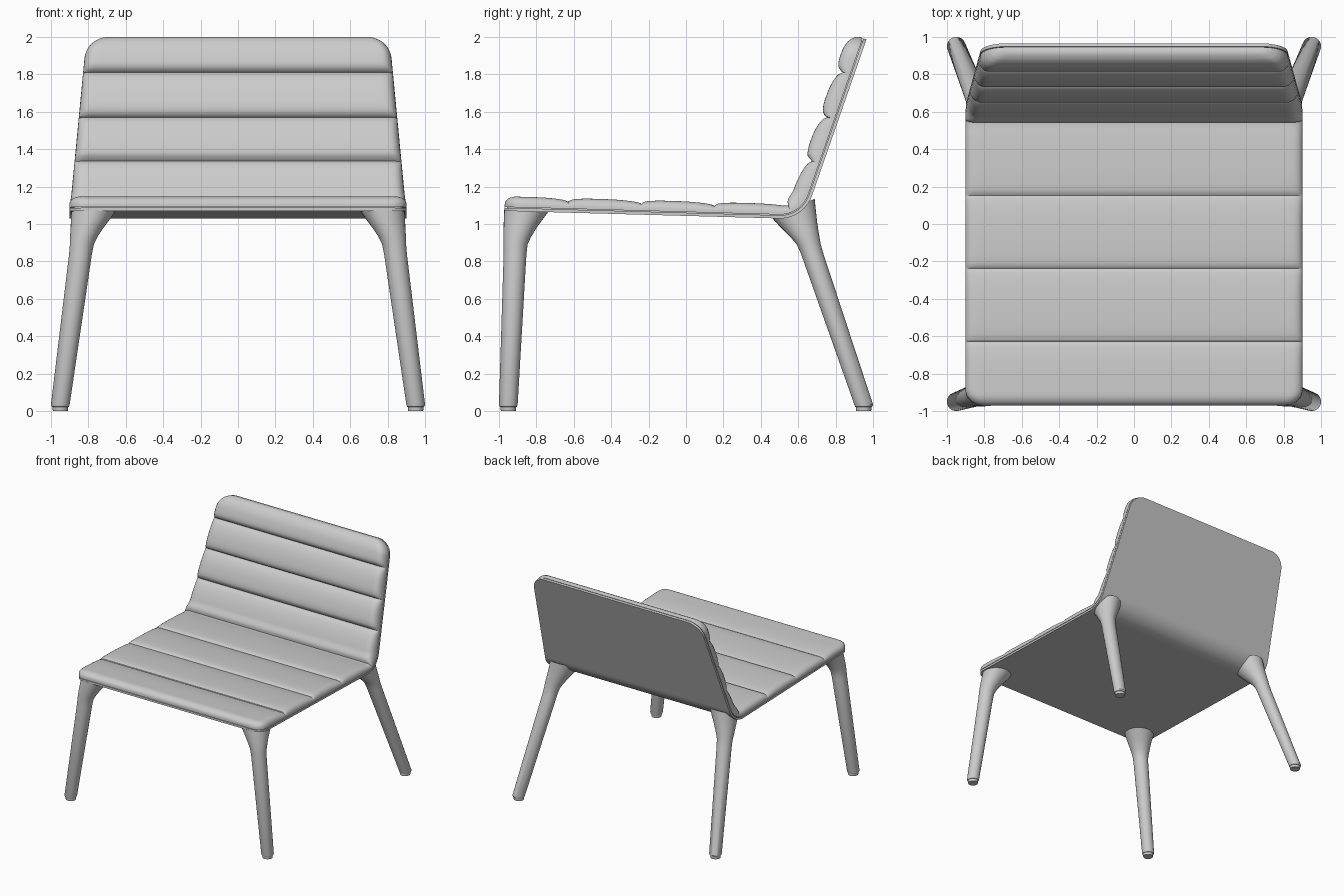
import bpy, math

if "Cube" in bpy.data.objects:
    bpy.data.objects.remove(bpy.data.objects["Cube"])

# Side profile of the shell underside: seat line, bend arc, back line
A, B = (-0.97, 1.07), (0.965, 1.987)
CORNER = (0.63, 1.026)
RADIUS = 0.18


def unit(p, q):
    d = math.hypot(q[0] - p[0], q[1] - p[1])
    return (q[0] - p[0]) / d, (q[1] - p[1]) / d, d


ax, az, alen = unit(A, CORNER)
bx, bz, blen = unit(CORNER, B)
a0 = math.atan2(az, ax)
TURN = math.atan2(bz, bx) - a0
TAN = RADIUS * math.tan(TURN / 2)
S1 = alen - TAN
S2 = S1 + RADIUS * TURN
LENGTH = S2 + blen - TAN


def profile(s, h):
    """Point (y, z) at arc length s, raised by h towards the sitter."""
    if s < S1:
        y, z, a = A[0] + ax * s, A[1] + az * s, a0
    elif s < S2:
        a = a0 + (s - S1) / RADIUS
        cy = A[0] + ax * S1 - math.sin(a0) * RADIUS
        cz = A[1] + az * S1 + math.cos(a0) * RADIUS
        y, z = cy + math.sin(a) * RADIUS, cz - math.cos(a) * RADIUS
    else:
        d = s - S2 + TAN
        y, z, a = CORNER[0] + bx * d, CORNER[1] + bz * d, a0 + TURN
    return y - math.sin(a) * h, z + math.cos(a) * h


def half_width(s, inset):
    """Plan outline: straight seat, tapered back, rounded corners."""
    w = 0.902 - 0.092 * max(0, (s - S1 - 0.1) / (LENGTH - S1 - 0.1)) - inset
    for d, r in ((s - inset, 0.09), (LENGTH - inset - s, 0.12)):
        k = 1 - min(max(d / r, 0), 1)
        w -= r * (1 - math.sqrt(1 - k * k))
    return w


def finish(name, verts, faces, angle=40):
    me = bpy.data.meshes.new(name)
    me.from_pydata(verts, [], faces)
    ob = bpy.data.objects.new(name, me)
    bpy.context.collection.objects.link(ob)
    bpy.ops.object.select_all(action='DESELECT')
    ob.select_set(True)
    bpy.context.view_layer.objects.active = ob
    bpy.ops.object.mode_set(mode='EDIT')
    bpy.ops.mesh.select_all(action='SELECT')
    bpy.ops.mesh.normals_make_consistent(inside=False)
    bpy.ops.object.mode_set(mode='OBJECT')
    bpy.ops.object.shade_smooth_by_angle(angle=math.radians(angle))
    return ob


SEAMS = [0, 0.34, 0.73, 1.12, 1.54, 1.872, 2.12, 2.375, LENGTH]


def sheet(name, low, high, inset=0.0, cols=40):
    """Closed bent slab between height low and the function high(s, edge)."""
    lo, hi = inset, LENGTH - inset
    ss = {lo, hi} | {lo + 0.018 * i for i in range(1, int((hi - lo) / 0.018))}
    for k in (0.001, 0.004, 0.009, 0.027, 0.045):
        ss |= {lo + k, hi - k}
    ss |= set(SEAMS[1:-1])
    ss = sorted(ss)
    us = [math.sin(math.pi / 2 * (2 * i / cols - 1)) for i in range(cols + 1)]
    verts, faces, n, m = [], [], len(ss), cols + 1
    for top in (0, 1):
        for s in ss:
            w = half_width(s, inset)
            for u in us:
                h = high(s, w * (1 - abs(u))) if top else low
                verts.append((u * w, *profile(s, h)))
    o = n * m
    for i in range(n - 1):
        for j in range(cols):
            q = (i * m + j, i * m + j + 1, (i + 1) * m + j + 1, (i + 1) * m + j)
            faces += [q, tuple(o + k for k in reversed(q))]
        for j in (0, cols):
            p, q = i * m + j, (i + 1) * m + j
            faces.append((p, q, q + o, p + o))
    for i in (0, n - 1):
        for j in range(cols):
            p = i * m + j
            faces.append((p, p + 1, p + 1 + o, p + o))
    return finish(name, verts, faces)


def fall(d, r):
    k = 1 - min(max(d / r, 0), 1)
    return math.sqrt(1 - k * k)


def cushion(s, edge):
    """Channel-quilted height: eight soft rolls separated by seams."""
    i = max(k for k in range(8) if s >= SEAMS[k] or k == 0)
    t = min(max((s - SEAMS[i]) / (SEAMS[i + 1] - SEAMS[i]), 0), 1)
    c = 2 * t ** 0.75 - 1
    if (i == 0 and c < 0) or (i == 7 and c > 0):
        c = 0
    f = max(0, 1 - abs(c) ** 2.5) ** 0.6
    h = 0.022 + 0.02 * f if i < 4 else 0.025 + 0.043 * f
    return 0.036 + h * fall(edge, 0.05) * fall(s, 0.06) * fall(LENGTH - s, 0.11)


# Shell, recessed core and quilted pad
sheet("shell", 0.0, lambda s, e: 0.017)
sheet("core", 0.010, lambda s, e: 0.028, inset=0.012)
sheet("quilted_pad", 0.021, cushion)


def leg(name, rings, sides=32):
    """Loft of rings (x, y, z, radius, tilt), mirrored to the other side."""
    verts, faces = [], []
    for x, y, z, r, tilt in rings:
        for k in range(sides):
            a = 2 * math.pi * k / sides
            verts.append((x + r * math.cos(a), y + r * math.sin(a),
                          z + tilt * r * math.sin(a)))
    for i in range(len(rings) - 1):
        for k in range(sides):
            n = (k + 1) % sides
            faces.append((i * sides + k, i * sides + n,
                          (i + 1) * sides + n, (i + 1) * sides + k))
    faces.append(tuple(range(sides)))
    faces.append(tuple(range(len(verts) - sides, len(verts))))
    ob = finish(name, verts, faces, 35)
    ob.modifiers.new("Mirror", 'MIRROR')


def foot(sy):
    return [(0.95, 0.95 * sy, 0.0, 0.040, 0), (0.95, 0.95 * sy, 0.022, 0.042, 0),
            (0.95, 0.95 * sy, 0.023, 0.046, 0), (0.95, 0.95 * sy, 0.035, 0.05, 0)]


# Legs: slim tapered posts that flare into the shell
leg("front_legs", foot(-1) + [
    (0.842, -0.914, 0.84, 0.061, 0), (0.835, -0.911, 0.89, 0.064, 0),
    (0.825, -0.902, 0.93, 0.073, 0), (0.807, -0.887, 0.98, 0.088, 0),
    (0.787, -0.868, 1.03, 0.106, 0), (0.770, -0.850, 1.075, 0.122, 0)])
leg("rear_legs", foot(1) + [
    (0.842, 0.675, 0.84, 0.060, 0), (0.835, 0.657, 0.89, 0.063, 0.05),
    (0.825, 0.640, 0.93, 0.072, 0.15), (0.807, 0.617, 0.98, 0.085, 0.28),
    (0.787, 0.594, 1.035, 0.100, 0.4), (0.772, 0.576, 1.082, 0.112, 0.48)])
